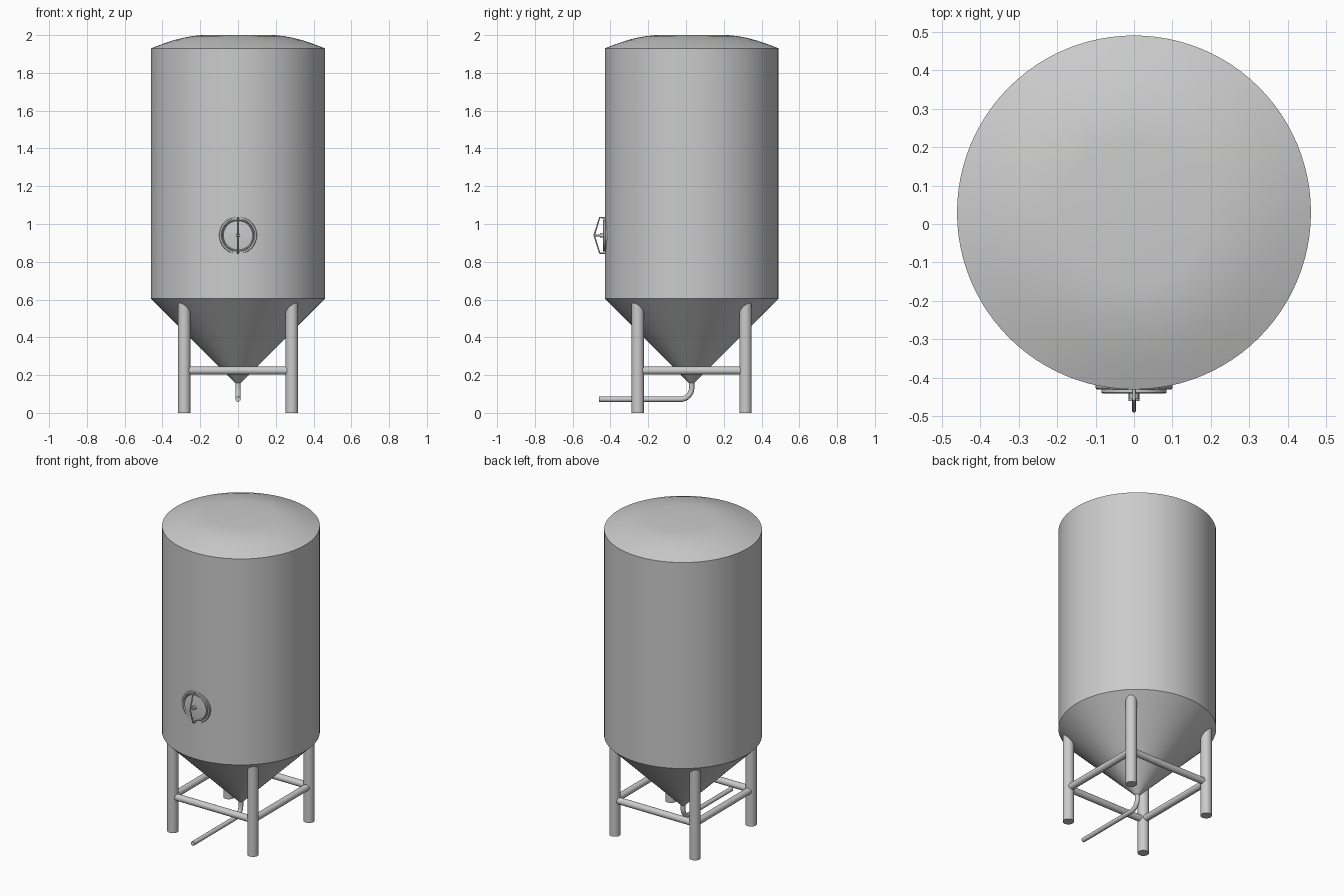
import bpy, math
from mathutils import Vector

if "Cube" in bpy.data.objects:
    bpy.data.objects.remove(bpy.data.objects["Cube"])

CY = 0.03      # tank axis offset in y
DOOR_Z = 0.94


def finish(obj, angle=30):
    bpy.ops.object.select_all(action='DESELECT')
    obj.select_set(True)
    bpy.context.view_layer.objects.active = obj
    bpy.ops.object.shade_smooth_by_angle(angle=math.radians(angle))
    return obj


def add_mesh(name, verts, faces):
    me = bpy.data.meshes.new(name)
    me.from_pydata(verts, [], faces)
    me.update()
    obj = bpy.data.objects.new(name, me)
    bpy.context.collection.objects.link(obj)
    return obj


def lathe(name, profile, segs=96):
    """Revolve (radius, height) points, from bottom to top, with end caps."""
    verts = [(r * math.cos(2 * math.pi * i / segs), r * math.sin(2 * math.pi * i / segs), z)
             for r, z in profile for i in range(segs)]
    faces = [(k * segs + i, k * segs + (i + 1) % segs,
              (k + 1) * segs + (i + 1) % segs, (k + 1) * segs + i)
             for k in range(len(profile) - 1) for i in range(segs)]
    last = (len(profile) - 1) * segs
    faces.append(tuple(reversed(range(segs))))
    faces.append(tuple(range(last, last + segs)))
    return add_mesh(name, verts, faces)


def rod(name, a, b, r, segs=32):
    a, b = Vector(a), Vector(b)
    bpy.ops.mesh.primitive_cylinder_add(vertices=segs, radius=r, depth=(b - a).length,
                                        location=(a + b) / 2)
    obj = bpy.context.object
    obj.name = name
    obj.rotation_euler = (b - a).to_track_quat('Z', 'Y').to_euler()
    return finish(obj)


def tube(name, points, r):
    cu = bpy.data.curves.new(name, 'CURVE')
    cu.dimensions = '3D'
    cu.bevel_depth = r
    cu.bevel_resolution = 6
    cu.use_fill_caps = True
    sp = cu.splines.new('POLY')
    sp.points.add(len(points) - 1)
    for p, co in zip(sp.points, points):
        p.co = (*co, 1)
    obj = bpy.data.objects.new(name, cu)
    bpy.context.collection.objects.link(obj)
    bpy.ops.object.select_all(action='DESELECT')
    obj.select_set(True)
    bpy.context.view_layer.objects.active = obj
    bpy.ops.object.convert(target='MESH')
    return finish(bpy.context.object, 40)


# Tank: cone bottom, straight wall, shallow domed lid
tank = lathe("tank", [(0.014, 0.158), (0.46, 0.605), (0.46, 1.93), (0.40, 1.953),
                      (0.34, 1.973), (0.29, 1.986), (0.24, 1.995), (0.19, 2.0), (0.02, 2.0)])
tank.location.y = CY
finish(tank, 20)

# Legs
L = 0.285
corners = [(-L, CY - L), (L, CY - L), (L, CY + L), (-L, CY + L)]
for i, (x, y) in enumerate(corners):
    rod(f"leg_{i + 1}", (x, y, 0), (x, y, 0.585), 0.033, 40)

# Braces between neighbouring legs
for i in range(4):
    a, b = corners[i], corners[(i + 1) % 4]
    rod(f"brace_{i + 1}", (*a, 0.224), (*b, 0.224), 0.021)

# Drain pipe with a bend towards the front
R, pz = 0.06, 0.072
bend = [(0, CY - R + R * math.cos(t), pz + R - R * math.sin(t))
        for t in [math.pi / 2 * k / 12 for k in range(13)]]
tube("drain_pipe", [(0, CY, 0.19)] + bend + [(0, -0.46, pz)], 0.014)

# Manway: rim ring and inset door, lathed then turned to face the front
rim = lathe("door_rim", [(0.1, 0.38), (0.1, 0.426), (0.097, 0.43), (0.089, 0.43),
                         (0.086, 0.426), (0.086, 0.38)], 64)
door = lathe("door", [(0.085, 0.38), (0.085, 0.438), (0.082, 0.44), (0.079, 0.438),
                      (0.077, 0.433), (0.04, 0.436), (0.005, 0.437)], 64)
for part in (rim, door):
    part.rotation_euler.x = math.pi / 2
    part.location.z = DOOR_Z
    finish(part)

# Door clamp: bent bar, hub and centre bolt
h = 0.094
tube("door_clamp_bar", [(0, -0.425, DOOR_Z + h), (0, -0.457, DOOR_Z + h),
                        (0, -0.486, DOOR_Z), (0, -0.457, DOOR_Z - h),
                        (0, -0.425, DOOR_Z - h)], 0.0042)
rod("door_hub", (0, -0.43, DOOR_Z), (0, -0.455, DOOR_Z), 0.012)
rod("door_bolt", (0, -0.44, DOOR_Z), (0, -0.488, DOOR_Z), 0.005)
